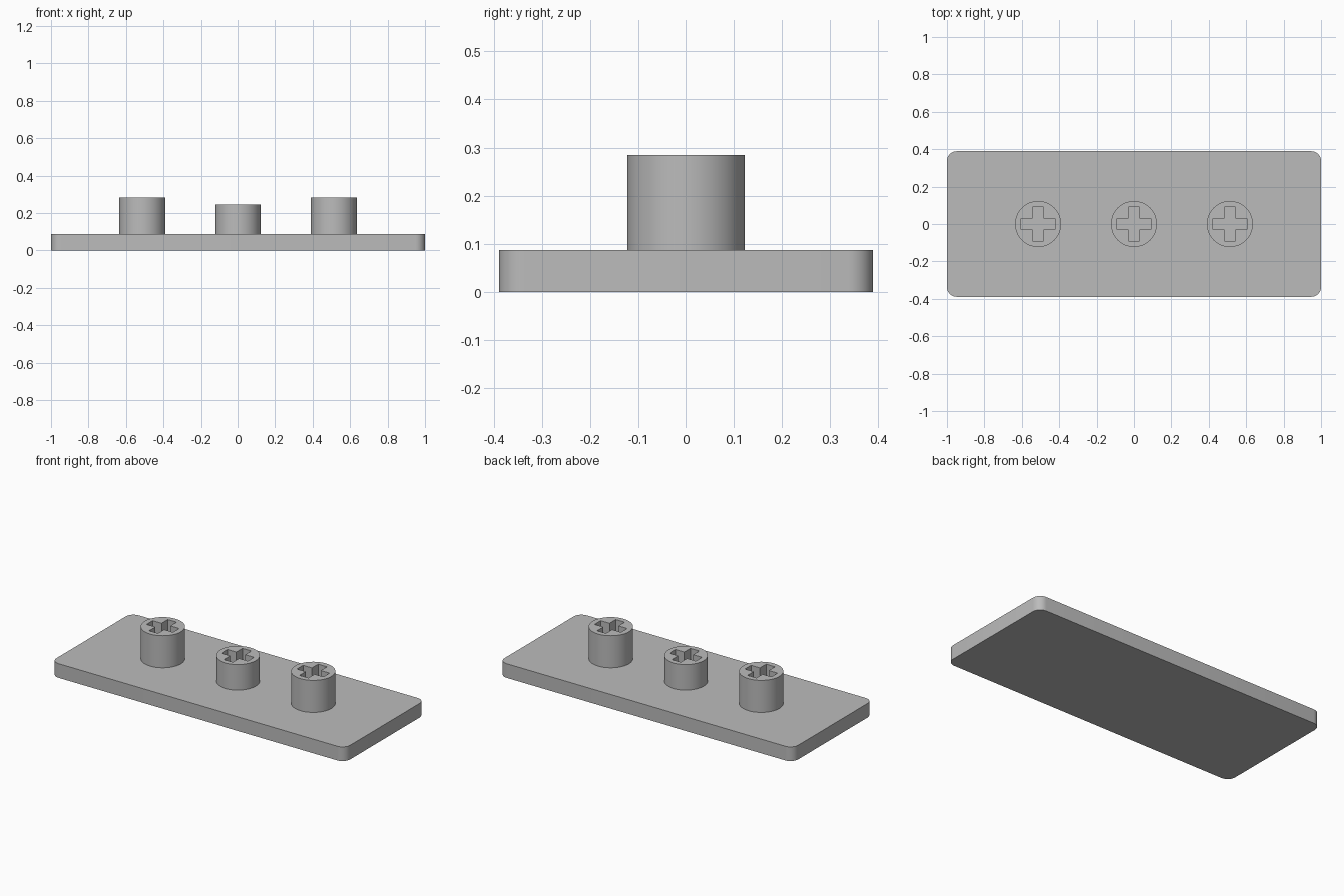
import bpy, bmesh, math

if "Cube" in bpy.data.objects:
    bpy.data.objects.remove(bpy.data.objects["Cube"])

PLATE_TOP = 0.087
POST_RADIUS = 0.123

grey = bpy.data.materials.new("grey plastic")
grey.diffuse_color = (0.5, 0.5, 0.5, 1)
grey.use_nodes = True
grey.node_tree.nodes["Principled BSDF"].inputs["Base Color"].default_value = grey.diffuse_color


def circle(r, n):
    return [(r * math.cos(2 * math.pi * i / n), r * math.sin(2 * math.pi * i / n))
            for i in range(n)]


def rounded_rect(hx, hy, r, steps=8):
    pts = []
    for k, (sx, sy) in enumerate([(1, 1), (-1, 1), (-1, -1), (1, -1)]):
        for i in range(steps + 1):
            a = math.pi / 2 * (k + i / steps)
            pts.append((sx * (hx - r) + r * math.cos(a), sy * (hy - r) + r * math.sin(a)))
    return pts


def cross(arm, half_width):
    a, w = arm, half_width
    return [(a, -w), (a, w), (w, w), (w, a), (-w, a), (-w, w),
            (-a, w), (-a, -w), (-w, -w), (-w, -a), (w, -a), (w, -w)]


def prism(name, loops, z0, z1, x=0.0, bottom=True):
    """Extrude an outline, with optional hole loops, from z0 to z1."""
    bm = bmesh.new()
    ends = ([], [])
    for loop in loops:
        rings = [[bm.verts.new((p[0], p[1], z)) for p in loop] for z in (z0, z1)]
        n = len(loop)
        for i in range(n):
            j = (i + 1) % n
            bm.faces.new((rings[0][i], rings[0][j], rings[1][j], rings[1][i]))
            for ring, edges in zip(rings, ends):
                edges.append(bm.edges.get((ring[i], ring[j])))
    for edges in (ends if bottom else ends[1:]):
        bmesh.ops.triangle_fill(bm, edges=edges, use_beauty=True)
    bmesh.ops.recalc_face_normals(bm, faces=bm.faces[:])
    mesh = bpy.data.meshes.new(name)
    bm.to_mesh(mesh)
    bm.free()
    mesh.materials.append(grey)
    obj = bpy.data.objects.new(name, mesh)
    obj.location.x = x
    bpy.context.collection.objects.link(obj)
    bpy.ops.object.select_all(action='DESELECT')
    obj.select_set(True)
    bpy.context.view_layer.objects.active = obj
    bpy.ops.object.shade_smooth_by_angle(angle=math.radians(30))
    return obj


# Base plate with rounded corners
prism("base_plate", [rounded_rect(1.0, 0.389, 0.052)], 0, PLATE_TOP)

# Round posts with cross-shaped sockets that reach down to the plate
for name, x, top in [("left_post", -0.513, 0.284),
                     ("middle_post", 0.0, 0.244),
                     ("right_post", 0.513, 0.284)]:
    prism(name, [circle(POST_RADIUS, 64), cross(0.09, 0.03)], PLATE_TOP, top, x, bottom=False)
